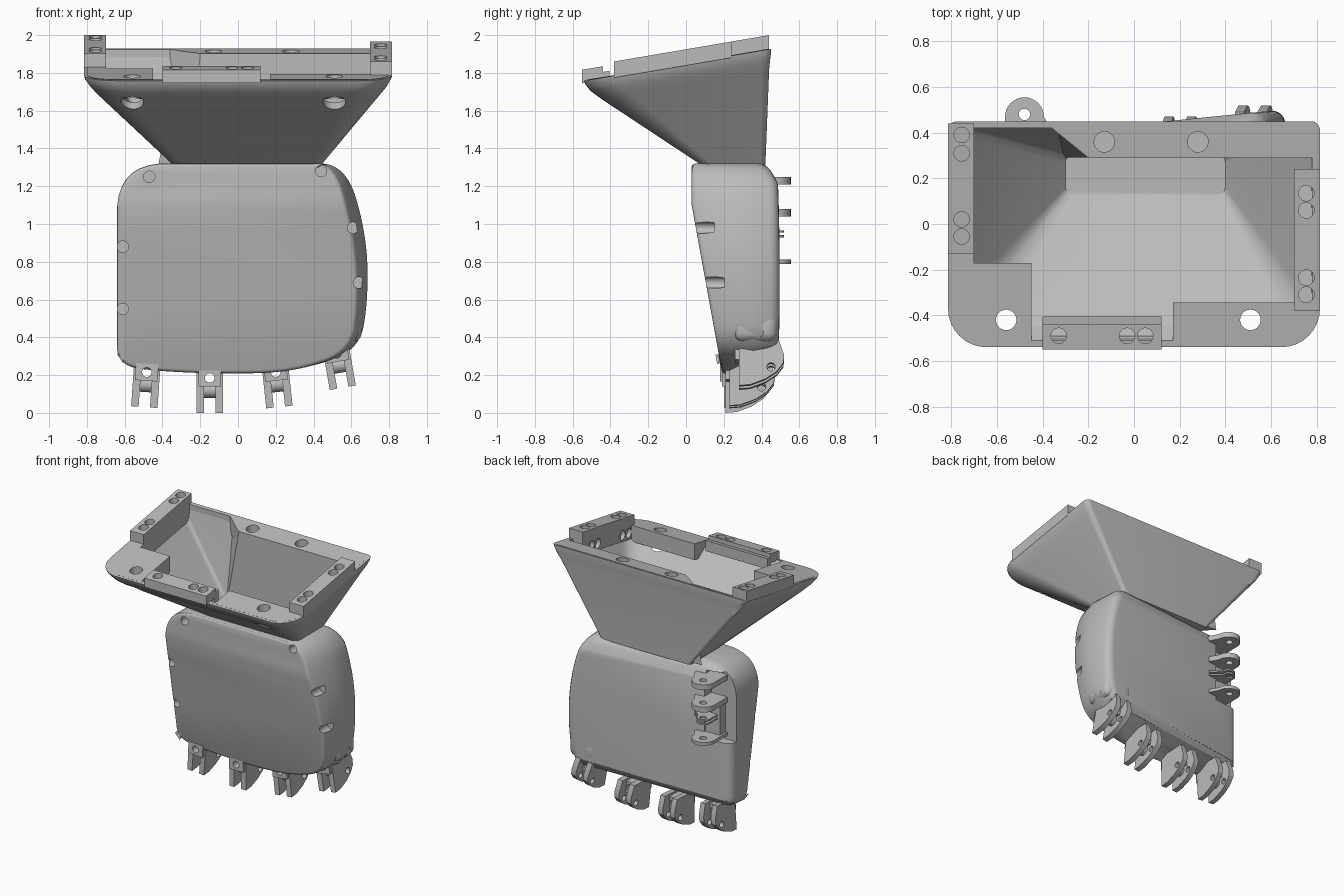
import bpy, bmesh
from math import sin, cos, pi, radians
from mathutils import Vector, Matrix

if "Cube" in bpy.data.objects:
    bpy.data.objects.remove(bpy.data.objects["Cube"])

grey = bpy.data.materials.new("plain grey")
grey.use_nodes = True
grey.diffuse_color = (0.5, 0.5, 0.5, 1)
grey.node_tree.nodes["Principled BSDF"].inputs["Base Color"].default_value = (0.5, 0.5, 0.5, 1)


def add(name, bm):
    bmesh.ops.recalc_face_normals(bm, faces=bm.faces)
    mesh = bpy.data.meshes.new(name)
    bm.to_mesh(mesh)
    bm.free()
    mesh.materials.append(grey)
    obj = bpy.data.objects.new(name, mesh)
    bpy.context.collection.objects.link(obj)
    return obj


def loft_bm(rings):
    bm = bmesh.new()
    loops = [[bm.verts.new(p) for p in ring] for ring in rings]
    n = len(loops[0])
    for a, b in zip(loops, loops[1:]):
        for i in range(n):
            j = (i + 1) % n
            bm.faces.new((a[i], a[j], b[j], b[i]))
    bm.faces.new(loops[0])
    bm.faces.new(loops[-1])
    return bm


def loft(name, *rings):
    return add(name, loft_bm(rings))


def rod(name, a, b, r, n=24):
    a, b = Vector(a), Vector(b)
    q = (b - a).to_track_quat('Z', 'Y')
    circle = [q @ Vector((r * cos(2 * pi * i / n), r * sin(2 * pi * i / n), 0)) for i in range(n)]
    return loft(name, [a + c for c in circle], [b + c for c in circle])


def bake(obj):
    bpy.context.view_layer.update()
    mesh = bpy.data.meshes.new_from_object(obj.evaluated_get(bpy.context.evaluated_depsgraph_get()))
    obj.modifiers.clear()
    obj.data = mesh


def cut(obj, *cutters):
    for cutter in cutters:
        mod = obj.modifiers.new("cut", 'BOOLEAN')
        mod.operation, mod.solver, mod.object = 'DIFFERENCE', 'EXACT', cutter
    bake(obj)
    for cutter in cutters:
        bpy.data.objects.remove(cutter)


def bevel(obj, width, segments=4):
    mod = obj.modifiers.new("bevel", 'BEVEL')
    mod.width, mod.segments, mod.angle_limit = width, segments, radians(35)
    mod.use_clamp_overlap = False
    bake(obj)


def rounded(pts, times=3):
    for _ in range(times):
        new = []
        for a, b in zip(pts, pts[1:] + pts[:1]):
            a, b = Vector(a), Vector(b)
            new += [a.lerp(b, 0.25), a.lerp(b, 0.75)]
        pts = new
    return pts


def box(name, lo, hi):
    (x0, y0, z0), (x1, y1, z1) = lo, hi
    return loft(name, *[[(x0, y0, z), (x1, y0, z), (x1, y1, z), (x0, y1, z)] for z in (z0, z1)])


# Palm: outline with a tapered outer flank, sliced to its slopes, back edges rounded
outline = rounded([(-.64, .45), (-.64, .8), (-.64, 1.32), (-.12, 1.32), (.3, 1.32), (.57, 1.32),
                   (.68, .95), (.69, .6), (.64, .32), (.3, .22), (0, .205), (-.4, .218), (-.64, .25)])


def narrowed(y, amount):
    return [(x - amount * max(0, x - .3), y, z) for x, z in outline]


bm = loft_bm([narrowed(.03, .2), [(x, .2 + (1.32 - z) * .16, z) for x, z in outline], narrowed(.55, .1)])
for co, no in (((0, .03, 1.1), (0, -.77, -.14)), ((0, .2, .21), (0, .14, -.3)),
               ((.64, .5, .8), (-.1, 1, 0)), ((.2, .46, 1.2), (-.1, 1, .4))):
    geom = bm.verts[:] + bm.edges[:] + bm.faces[:]
    res = bmesh.ops.bisect_plane(bm, geom=geom, plane_co=co, plane_no=no, clear_outer=True)
    edges = [e for e in res["geom_cut"] if isinstance(e, bmesh.types.BMEdge) and e.is_boundary]
    bmesh.ops.holes_fill(bm, edges=edges, sides=0)
bmesh.ops.recalc_face_normals(bm, faces=bm.faces)
back = [e for e in bm.edges if e.calc_face_angle(0) > radians(35) and sum(v.co.y for v in e.verts) > .6]
bmesh.ops.bevel(bm, geom=back, offset=.055, segments=4, profile=.5, affect='EDGES', clamp_overlap=False)
palm = add("palm", bm)
bevel(palm, .018, 3)
screws = [(-.47, 1.25), (.44, 1.28), (.61, .98), (.64, .69), (-.61, .88), (-.61, .55)]
cutters = [rod("screw_cutter", (x, -.1, z), (x, .13 + max(0, 1.1 - z) * .18, z), .03) for x, z in screws]
cut(palm, *cutters, box("hinge_cutter", (-.8, .31, .76), (-.43, .7, 1.27)))

# Rounded pad at the lower outer corner
pad = box("corner_pad", (.42, .25, .375), (.655, .485, .53))
bevel(pad, .05)
cut(pad, rod("pad_cutter", (.6, .38, .43), (.8, .38, .43), .03))


# Side hinge lugs on the back
def hinge_lug(z, thick, r):
    arc = [(-.48 + r * cos(a * pi / 16), .47 + r * sin(a * pi / 16)) for a in range(17)]
    pts = arc + [(-.48 - r, .29), (-.36, .29), (-.36, .41)]
    lug = loft("hinge_lug", *[[(x, y, h) for x, y in pts] for h in (z - thick / 2, z + thick / 2)])
    cut(lug, rod("pin_cutter", (-.48, .48, z - .1), (-.48, .48, z + .1), .025))


for z, thick, r in ((1.23, .04, .085), (1.06, .04, .085), (.96, .012, .05), (.935, .012, .05), (.8, .025, .085)):
    hinge_lug(z, thick, r)
box("hinge_base", (-.55, .29, .8), (-.41, .38, 1.06))

# Finger knuckles along the bottom
LUG = [(.28, .37), (.28, .13), (.34, .135), (.42, .165), (.48, .205), (.515, .25), (.52, .29), (.49, .38)]


def knuckle(x, dy, dz, tilt):
    parts = []
    for s in (-.05, .05):
        lug = loft("knuckle_lug", *[[(s + t, y, z - .36) for y, z in LUG] for t in (-.02, .02)])
        cut(lug, rod("pin_cutter", (-.2, .45, -.13), (.2, .45, -.13), .022))
        parts.append(lug)
    bridge = box("knuckle_bridge", (-.06, .26, -.09), (.06, .44, 0))
    cut(bridge, rod("bridge_cutter", (0, .1, -.045), (0, .6, -.045), .025))
    parts += [bridge, rod("knuckle_saddle", (-.05, .37, -.11), (.05, .37, -.11), .04)]
    for p in parts:
        p.data.transform(Matrix.Translation((x, dy, .36 + dz)) @ Matrix.Rotation(radians(tilt), 4, 'Y'))


for spec in ((-.48, -.08, -.1, 4), (-.15, -.07, -.13, 0), (.195, -.05, -.1, -6), (.515, 0, 0, -10)):
    knuckle(*spec)


# Wrist funnel: rounded rectangles lofted from the palm top to a tilted rim
def rim(y):
    return 1.85 + .17 * y


def ring(x0, x1, y0, y1, rf, rb, h, tilted=True):
    pts = []
    for cx, cy, r, start in ((x1 - rb, y1 - rb, rb, 0), (x0 + rb, y1 - rb, rb, 1),
                             (x0 + rf, y0 + rf, rf, 2), (x1 - rf, y0 + rf, rf, 3)):
        for i in range(9):
            a = (start + i / 8) * pi / 2
            y = cy + r * sin(a)
            pts.append((cx + r * cos(a), y, h + (rim(y) if tilted else 0)))
    return pts


funnel = loft("wrist_funnel",
              ring(-.33, .43, .1, .42, .05, .03, 1.3, False),
              ring(-.745, .755, -.45, .44, .16, .04, -.11),
              ring(-.785, .79, -.505, .445, .17, .04, -.06),
              ring(-.81, .81, -.533, .45, .17, .04, -.02),
              ring(-.815, .815, -.54, .45, .17, .04, 0),
              ring(-.785, .785, -.51, .425, .15, .03, 0),
              ring(-.74, .745, -.45, .415, .15, .03, -.075),
              ring(-.3, .4, .13, .3, .03, .03, 1.325, False))
flange = loft("rim_flange",
              ring(-.7, .7, -.39, .43, .12, .03, -.12),
              ring(-.8, .8, -.525, .44, .16, .035, .003))
opening = [(-.7, -.17), (-.45, -.17), (-.45, -.51), (.17, -.51), (.17, -.345), (.78, -.345),
           (.78, .29), (-.2, .29), (-.36, .42), (-.7, .42)]
cut(flange, loft("opening_cutter", *[[(x, y, rim(y) + h) for x, y in opening] for h in (-.4, .2)]))
# Solid wall filling the back of the funnel under the flange
wall = loft("back_wall", *[[(-.3 - e, y, 1.32), (.4, y, 1.32), (.75, y, rim(y) - .02), (-.2 - e, y, rim(y) - .02)]
                           for y, e in ((.291, 0), (.41, .12))])
for part in (funnel, flange, wall):
    cut(part, *[rod("bolt_cutter", (x, y, rim(y) - d), (x, y, rim(y) + .1), .045)
                for x, y, d in ((-.56, -.42, .3), (.51, -.42, .3), (-.13, .36, .08), (.28, .36, .08))])
cut(funnel, *[rod("counterbore_cutter", (x, -.44, 1.45), (x, -.42, 1.665), .06) for x in (-.56, .51)])


# Mounting blocks on the rim
def block(name, section, y0, y1, holes):
    obj = loft(name, *[[(x, y, rim(y) + h) for x, h in section] for y in (y0, y1)])
    cut(obj, *[rod("hole_cutter", (x, y, rim(y) - .01), (x, y, rim(y) + .2), .034) for x, y in holes])
    return obj


def side_block(name, s, y0, y1, depth, ys):
    obj = block(name, [(s * .815, -.01), (s * .815, .075), (s * .7, .075), (s * .7, -depth)],
                y0, y1, [(s * .755, y) for y in ys])
    cut(obj, *[rod("face_cutter", (s * .6, y, rim(y) - .05), (s * .73, y, rim(y) - .05), .036) for y in ys])


side_block("right_block", -1, -.13, .44, .15, (.39, .31, .02, -.055))
side_block("left_block", 1, -.38, .24, .1, (.135, .06, -.235, -.31))
block("front_block", [(-.4, -.01), (.12, -.01), (.12, .06), (-.4, .06)], -.55, -.44,
      [(-.33, -.49), (-.03, -.49), (.05, -.49)])
block("front_ledge", [(-.4, -.05), (.12, -.05), (.12, .03), (-.4, .03)], -.45, -.405, [])

# Smooth shading with sharp edges kept
bpy.ops.object.select_all(action='DESELECT')
for obj in bpy.context.scene.objects:
    if obj.type == 'MESH':
        obj.select_set(True)
        bpy.context.view_layer.objects.active = obj
bpy.ops.object.shade_smooth_by_angle(angle=radians(30))
